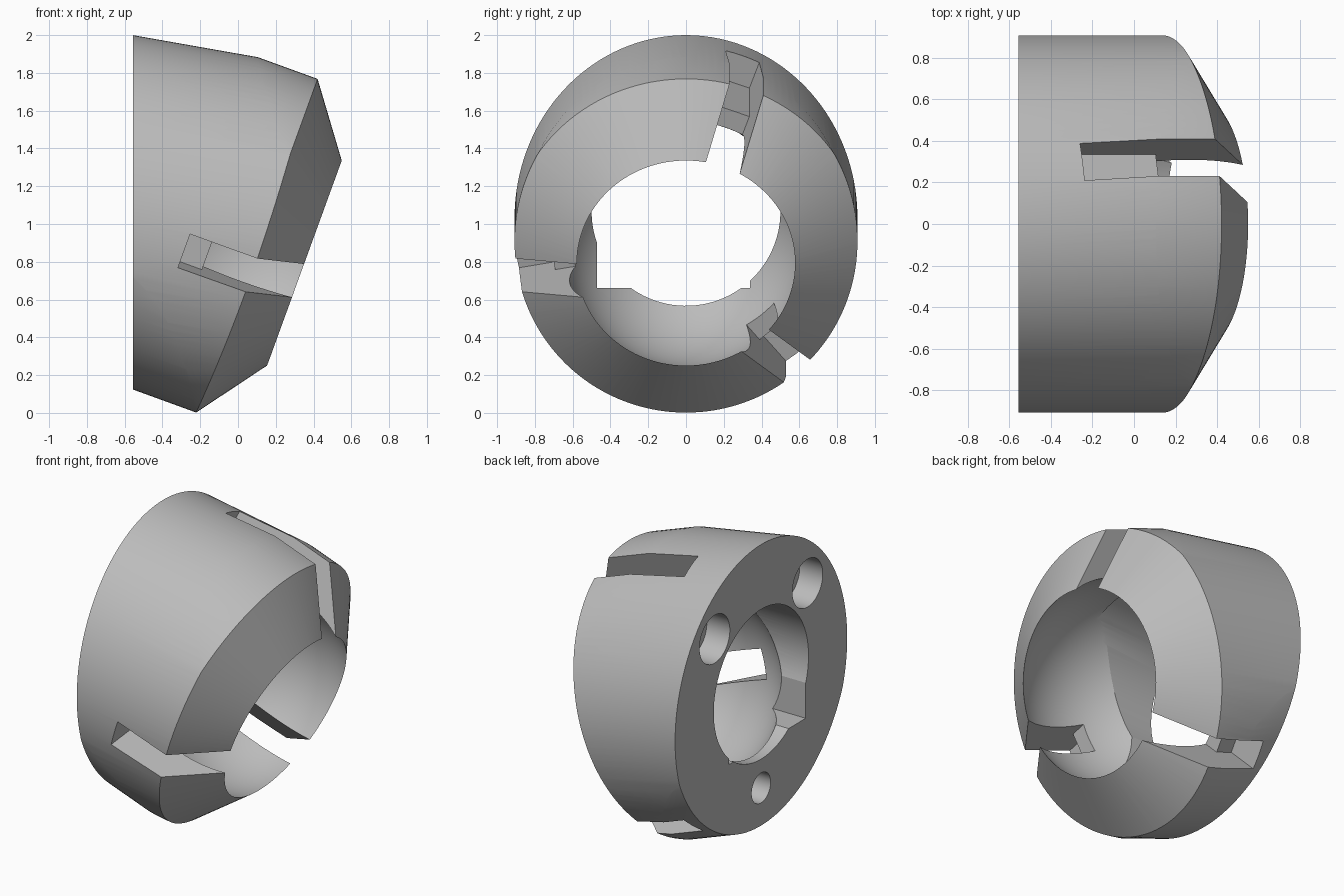
import bpy, bmesh, math
from mathutils import Matrix, Vector

cube = bpy.data.objects.get("Cube")
if cube:
    bpy.data.objects.remove(cube, do_unlink=True)

BACK = -0.555

grey = bpy.data.materials.new("plain_grey")
grey.use_nodes = True
grey.diffuse_color = (0.5, 0.5, 0.5, 1)
grey.node_tree.nodes["Principled BSDF"].inputs["Base Color"].default_value = (0.5, 0.5, 0.5, 1)


def tilted(angle, x, z):
    """Frame whose local X axis points forward and dips by the angle."""
    return Matrix.Translation((x, 0, z)) @ Matrix.Rotation(math.radians(angle), 4, 'Y')


def add_object(name, bm, matrix):
    bmesh.ops.transform(bm, matrix=matrix, verts=bm.verts)
    bmesh.ops.recalc_face_normals(bm, faces=bm.faces)
    mesh = bpy.data.meshes.new(name)
    bm.to_mesh(mesh)
    bm.free()
    mesh.materials.append(grey)
    obj = bpy.data.objects.new(name, mesh)
    bpy.context.collection.objects.link(obj)
    return obj


def lathe(name, profile, matrix, segments=128, squash=1.0):
    """Turn (x, radius) points around the local X axis and cap both ends."""
    bm = bmesh.new()
    rings = []
    for x, r in profile:
        ring = []
        for i in range(segments):
            a = math.tau * (i + 0.4) / segments
            ring.append(bm.verts.new((x, r * squash * math.sin(a), r * math.cos(a))))
        rings.append(ring)
    for low, high in zip(rings, rings[1:]):
        for i in range(segments):
            j = (i + 1) % segments
            bm.faces.new((low[i], low[j], high[j], high[i]))
    bm.faces.new(rings[0])
    bm.faces.new(rings[-1])
    return add_object(name, bm, matrix)


def prism(name, outline, y_low, y_high, matrix=Matrix()):
    """Extrude an (x, z) outline along the local Y axis."""
    bm = bmesh.new()
    face = bm.faces.new([bm.verts.new((x, y_low, z)) for x, z in outline])
    made = bmesh.ops.extrude_face_region(bm, geom=[face])["geom"]
    if face.is_valid and not any(len(e.link_faces) == 2 for e in face.edges):
        bm.faces.remove(face)
    moved = [v for v in made if isinstance(v, bmesh.types.BMVert)]
    bmesh.ops.translate(bm, verts=moved, vec=Vector((0, y_high - y_low, 0)))
    bmesh.ops.holes_fill(bm, edges=bm.edges)
    return add_object(name, bm, matrix)


def rectangle(x0, x1, z0, z1):
    return [(x0, z0), (x1, z0), (x1, z1), (x0, z1)]


def combine(target, tool, operation='DIFFERENCE'):
    tool.hide_render = True
    mod = target.modifiers.new("shape", 'BOOLEAN')
    mod.operation = operation
    mod.solver = 'EXACT'
    mod.use_hole_tolerant = True
    mod.object = tool
    bpy.context.view_layer.objects.active = target
    bpy.ops.object.modifier_apply(modifier=mod.name)
    bpy.data.objects.remove(tool, do_unlink=True)


# Body: tilted drum with a conical front, trimmed by a less tilted drum
nose = tilted(20, 0.10, 0.885)
body = lathe("slotted_ring_body", [(-1.5, 0.94), (0, 0.94), (0.30, 0.534)], nose)
trim = lathe("trim_drum", [(-0.8, 0.955), (1.8, 0.955)], tilted(10, BACK, 1.03),
             segments=140, squash=0.908 / 0.955)
combine(body, trim, 'INTERSECT')
combine(body, prism("back_trim", rectangle(-3, BACK, -2, 4), -2, 2))

# Three radial slots, each stepping out to a shallow pocket behind it
for angle, pocket_end in ((-100, -0.353), (20, -0.67), (140, -0.353)):
    frame = nose @ Matrix.Rotation(math.radians(-angle), 4, 'X')
    outline = [(pocket_end, 0.72), (-0.23, 0.72), (-0.23, 0.3),
               (0.6, 0.3), (0.6, 1.4), (pocket_end, 1.4)]
    combine(body, prism("slot", outline, -0.095, 0.095, frame))

# Spherical cavity breaking out through the conical front
R = 0.65
arc = [(-0.03 - R * math.cos(t), R * math.sin(t))
       for t in (math.radians(3 + 174 * i / 56) for i in range(57))]
combine(body, lathe("cavity", arc, nose, segments=120))

# Back opening with its squared notches
combine(body, lathe("back_opening", [(-1, 0.5), (0.05, 0.5)], Matrix.Translation((0, 0, 1.067)),
                    segments=100))
combine(body, prism("back_notch", rectangle(-1, -0.15, 0.66, 1.0), -0.47, 0.34))

# Blind holes in the back face
for y, z, radius, depth in ((0.49, 0.49, 0.16, 0.17), (-0.49, 0.49, 0.16, 0.17), (0, -0.69, 0.1, 0.13)):
    place = Matrix.Translation((BACK, y, 1.065 + z))
    combine(body, lathe("blind_hole", [(-0.2, radius), (depth, radius)], place, segments=64))

bpy.ops.object.select_all(action='DESELECT')
body.select_set(True)
bpy.context.view_layer.objects.active = body
bpy.ops.object.shade_smooth_by_angle(angle=math.radians(18))
